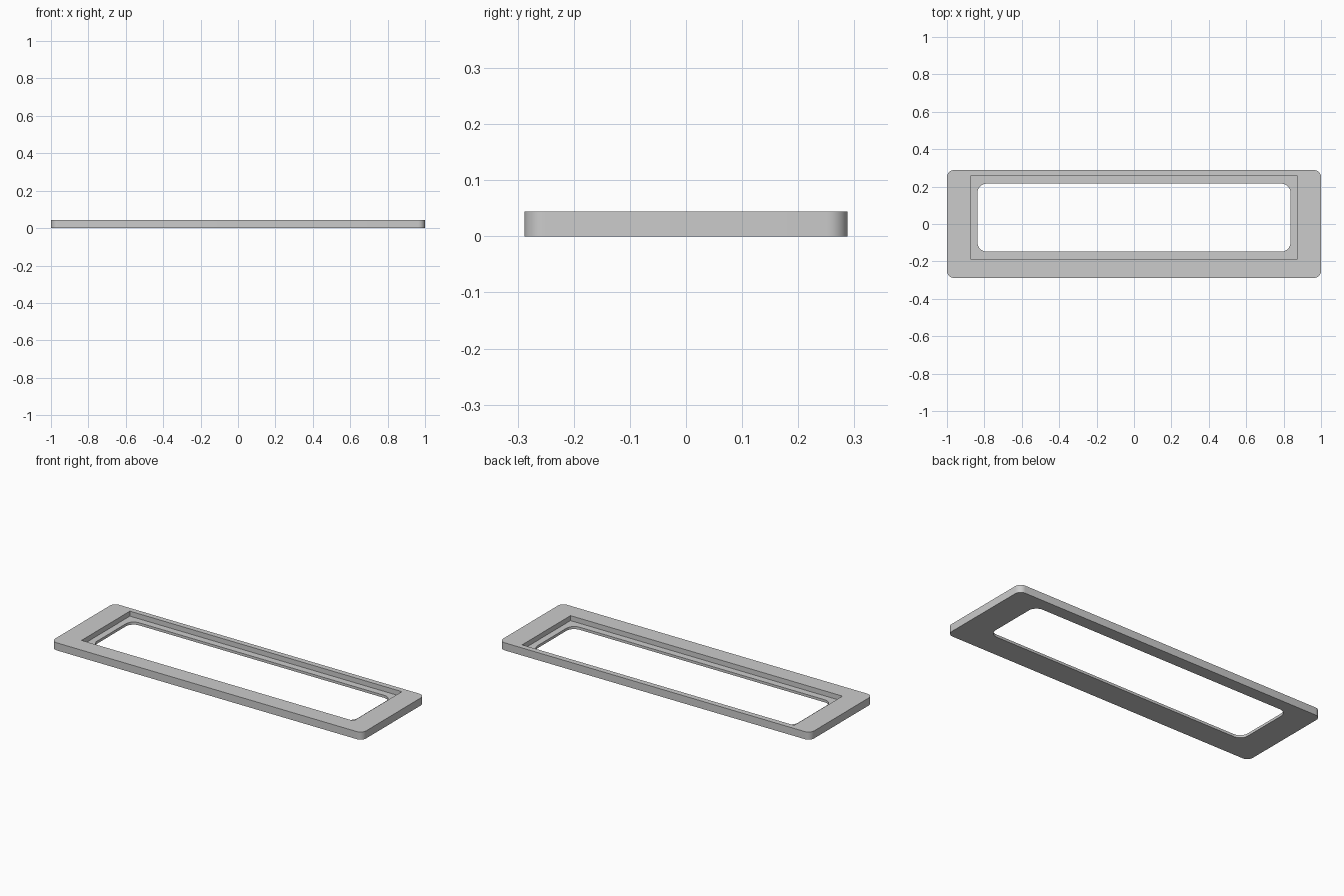
import bpy
import bmesh
from math import cos, sin, pi, radians

cube = bpy.data.objects.get("Cube")
if cube:
    bpy.data.objects.remove(cube, do_unlink=True)

HEIGHT = 0.044
LEDGE = 0.015       # thickness left under the recess
OPENING_Y = 0.034   # the opening sits towards the back

grey = bpy.data.materials.new("light grey")
grey.use_nodes = True
grey.diffuse_color = (0.6, 0.6, 0.6, 1)
grey.node_tree.nodes["Principled BSDF"].inputs["Base Color"].default_value = (0.6, 0.6, 0.6, 1)


def slab(name, half_x, half_y, z0, z1, y=0.0, radius=0.0, steps=8):
    """Upright prism with a rectangular outline and optional round corners."""
    outline = []
    for i, (sx, sy) in enumerate([(1, 1), (-1, 1), (-1, -1), (1, -1)]):
        cx, cy = sx * (half_x - radius), y + sy * (half_y - radius)
        for k in range(steps + 1 if radius else 1):
            a = (i + k / steps) * pi / 2
            outline.append((cx + radius * cos(a), cy + radius * sin(a), z0))
    bm = bmesh.new()
    base = bm.faces.new([bm.verts.new(p) for p in outline])
    top = bmesh.ops.extrude_face_region(bm, geom=[base])["geom"]
    bmesh.ops.translate(bm, vec=(0, 0, z1 - z0),
                        verts=[v for v in top if isinstance(v, bmesh.types.BMVert)])
    bmesh.ops.recalc_face_normals(bm, faces=bm.faces)
    mesh = bpy.data.meshes.new(name)
    bm.to_mesh(mesh)
    bm.free()
    mesh.materials.append(grey)
    obj = bpy.data.objects.new(name, mesh)
    bpy.context.collection.objects.link(obj)
    return obj


# Plate with rounded corners
frame = slab("frame", 1.0, 0.288, 0, HEIGHT, radius=0.037)

# Square-cornered recess from above, then a rounded opening right through
cutters = [
    slab("recess_cutter", 0.874, 0.222, LEDGE, HEIGHT + 0.1, OPENING_Y),
    slab("opening_cutter", 0.837, 0.182, -0.1, HEIGHT + 0.2, OPENING_Y, radius=0.05),
]
bpy.ops.object.select_all(action="DESELECT")
bpy.context.view_layer.objects.active = frame
frame.select_set(True)
for cutter in cutters:
    cutter.hide_render = True
    cut = frame.modifiers.new(cutter.name, "BOOLEAN")
    cut.operation = "DIFFERENCE"
    cut.solver = "EXACT"
    cut.object = cutter
    bpy.ops.object.modifier_apply(modifier=cut.name)
    bpy.data.objects.remove(cutter, do_unlink=True)

bpy.ops.object.shade_smooth_by_angle(angle=radians(30))
